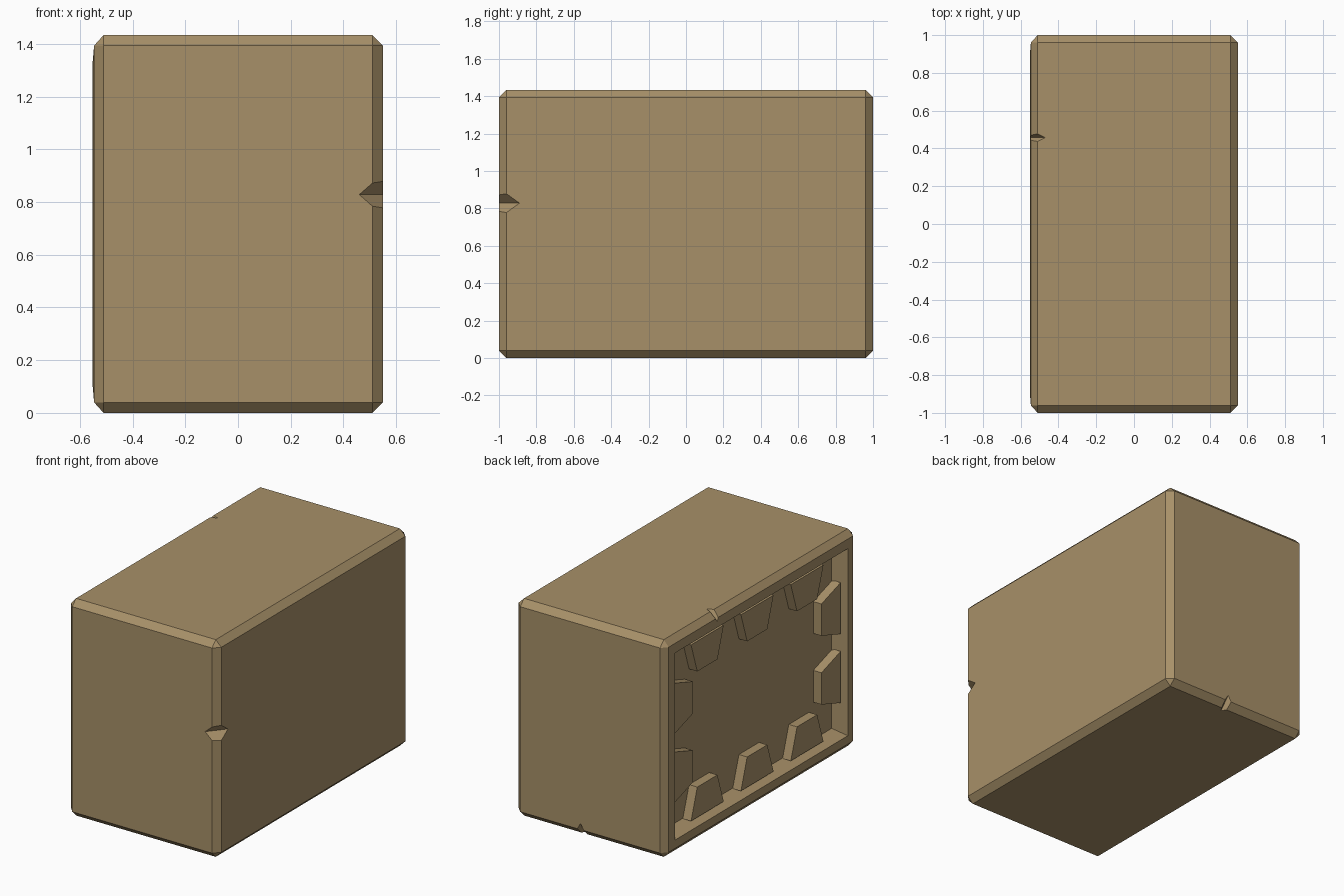
import bpy, bmesh
from mathutils import Vector

if "Cube" in bpy.data.objects:
    bpy.data.objects.remove(bpy.data.objects["Cube"])

W, D, H, C = 1.10, 2.0, 1.433, 0.04   # overall size and chamfer

stone = bpy.data.materials.new("tan_stone")
stone.diffuse_color = (0.39, 0.28, 0.14, 1)
stone.use_nodes = True
stone.node_tree.nodes["Principled BSDF"].inputs["Base Color"].default_value = stone.diffuse_color


def make(name, bm):
    bmesh.ops.recalc_face_normals(bm, faces=bm.faces)
    me = bpy.data.meshes.new(name)
    bm.to_mesh(me)
    bm.free()
    me.materials.append(stone)
    ob = bpy.data.objects.new(name, me)
    bpy.context.collection.objects.link(ob)
    return ob


def hull(name, pts):
    bm = bmesh.new()
    for p in pts:
        bm.verts.new(p)
    bmesh.ops.convex_hull(bm, input=bm.verts)
    return make(name, bm)


# Chamfered block
bm = bmesh.new()
bmesh.ops.create_cube(bm, size=1)
for v in bm.verts:
    v.co = Vector((v.co.x * W, v.co.y * D, (v.co.z + 0.5) * H))
bmesh.ops.bevel(bm, geom=bm.edges[:], offset=C, segments=1, affect='EDGES')
bm.normal_update()

# Left side: faintly raised rim, then a recess with sloping walls
left = min(bm.faces, key=lambda f: f.normal.x)
for v in left.verts:
    v.co.x = -0.546
bmesh.ops.inset_region(bm, faces=[left], thickness=0.084)
for v in left.verts:
    v.co.x = -0.551
bmesh.ops.inset_region(bm, faces=[left], thickness=0.055)
for v in left.verts:
    v.co.x = -0.46
block = make("block", bm)


# Chipped V notches across the edges
def notch(name, corner, u, v, w, a, b, k):
    c, u, v, w = Vector(corner), Vector(u), Vector(v), Vector(w)
    p, q = c - a * u, c - b * v
    p, q = p + (p - q), q + (q - p)
    out = (u + v).normalized() * 0.1
    pts = [p, q] + [e + out + s * w * 0.1 * k for e in (p, q) for s in (-1, 1)]
    cutter = hull(name, pts)
    cutter.hide_render = True
    cutter.hide_set(True)
    mod = block.modifiers.new(name, 'BOOLEAN')
    mod.operation = 'DIFFERENCE'
    mod.solver = 'EXACT'
    mod.object = cutter


X, Y, Z = (1, 0, 0), (0, 1, 0), (0, 0, 1)
notch("front_notch_cutter", (W / 2, -D / 2, 0.828), X, (0, -1, 0), Z, 0.09, 0.11, 1.13)
notch("top_notch_cutter", (-W / 2, 0.457, H), (-1, 0, 0), Z, Y, 0.08, 0.065, 0.8)
notch("bottom_notch_cutter", (0.07, D / 2, 0), Y, (0, 0, -1), X, 0.07, 0.08, 0.9)


# Tapered teeth around the recess, pointing inward from each wall
def tooth(name, origin, along, inward):
    o, t, n = Vector(origin), Vector(along), Vector(inward)
    outline = [(-0.17, 0), (0.17, 0), (0.105, 0.2), (-0.105, 0.2)]
    hull(name, [o + t * s + n * h + Vector((x, 0, 0))
                for x in (-0.52, -0.458) for s, h in outline])


for i, y in enumerate((-0.52, 0, 0.52)):
    tooth(f"bottom_tooth_{i}", (0, y, 0.135), Y, Z)
    tooth(f"top_tooth_{i}", (0, y, H - 0.135), Y, (0, 0, -1))
for i, z in enumerate((H / 2 - 0.227, H / 2 + 0.227)):
    for side, s in (("front", -1), ("back", 1)):
        tooth(f"{side}_tooth_{i}", (0, s * 0.87, z), Z, (0, -s, 0))
